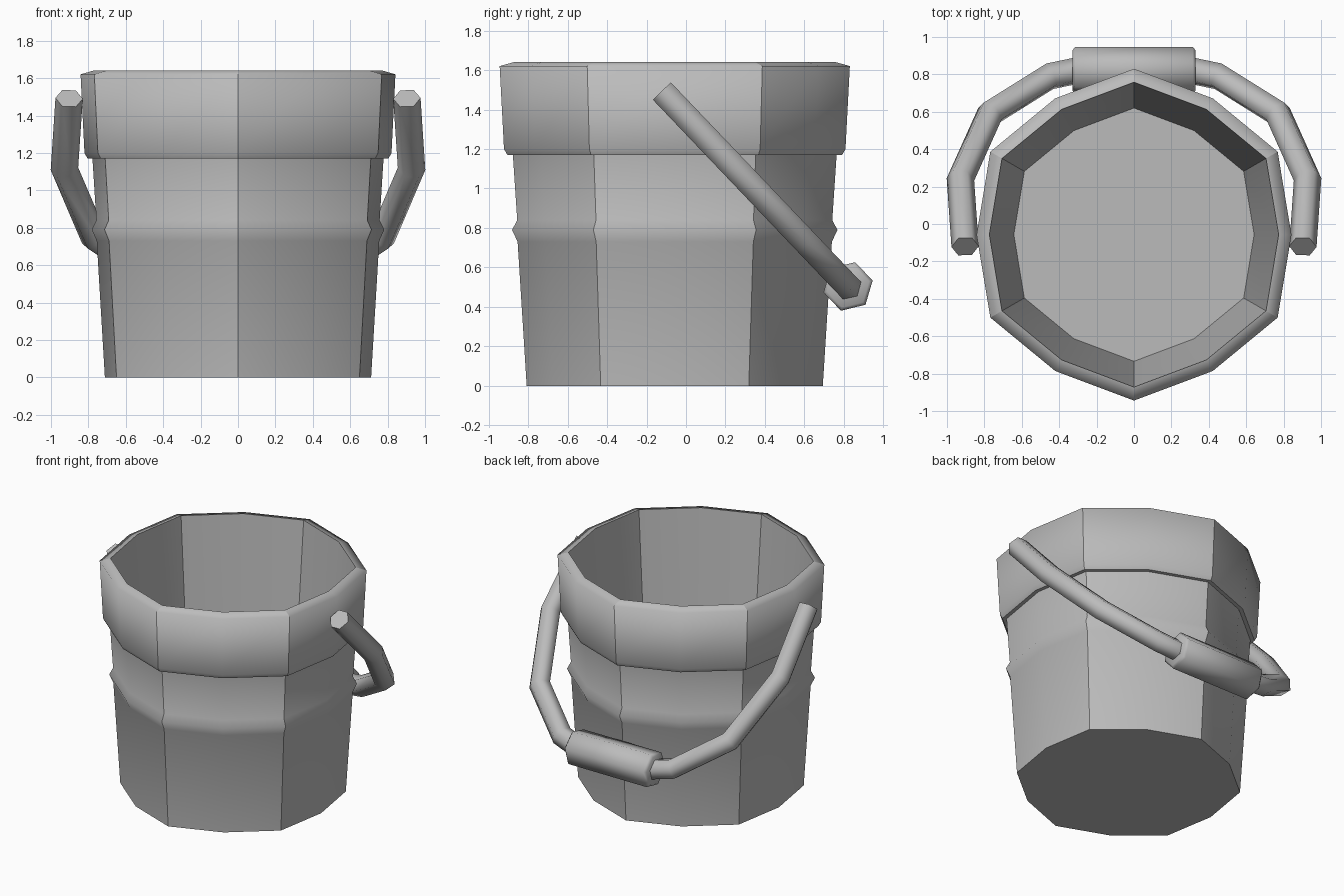
import bpy, bmesh
from math import cos, sin, pi, radians
from mathutils import Vector

cube = bpy.data.objects.get("Cube")
if cube:
    bpy.data.objects.remove(cube, do_unlink=True)

grey = bpy.data.materials.new("light_grey")
grey.use_nodes = True
colour = (0.5, 0.5, 0.5, 1)
grey.diffuse_color = colour
grey.node_tree.nodes["Principled BSDF"].inputs["Base Color"].default_value = colour


def loft(name, rings, sharp=None, angle=None):
    """Skin a list of closed rings, cap both ends; sharp(ring_a, i_a, ring_b, i_b) marks hard edges."""
    bm = bmesh.new()
    place, rows = {}, []
    for r, ring in enumerate(rings):
        row = [bm.verts.new(p) for p in ring]
        place.update({v: (r, i) for i, v in enumerate(row)})
        rows.append(row)
    n = len(rows[0])
    for a, b in zip(rows, rows[1:]):
        for i in range(n):
            j = (i + 1) % n
            bm.faces.new((a[i], a[j], b[j], b[i]))
    bm.faces.new(rows[0][::-1])
    bm.faces.new(rows[-1])
    bmesh.ops.recalc_face_normals(bm, faces=bm.faces)
    for f in bm.faces:
        f.smooth = True
    if sharp:
        for e in bm.edges:
            e.smooth = not sharp(*place[e.verts[0]], *place[e.verts[1]])
    mesh = bpy.data.meshes.new(name)
    bm.to_mesh(mesh)
    bm.free()
    mesh.materials.append(grey)
    obj = bpy.data.objects.new(name, mesh)
    bpy.context.collection.objects.link(obj)
    if angle:
        bpy.ops.object.select_all(action='DESELECT')
        obj.select_set(True)
        bpy.context.view_layer.objects.active = obj
        bpy.ops.object.shade_smooth_by_angle(angle=radians(angle))
    return obj


# Bucket: six hard corners with a softer, slightly recessed point between each
CENTRE_Y = -0.057


def bucket_ring(r, z):
    ring = []
    for i in range(12):
        a = i * pi / 6
        k = r if i % 2 else r * 0.949
        ring.append((k * cos(a), CENTRE_Y + k * sin(a), z))
    return ring


profile = [(0.75, 0), (0.796, 0.73), (0.824, 0.79), (0.798, 0.84), (0.82, 1.17),
           (0.848, 1.17), (0.865, 1.2), (0.887, 1.62), (0.815, 1.64), (0.677, 0.07)]
hard_rings = {0, 4, 5, 8, 9}


def bucket_sharp(ra, ia, rb, ib):
    if ra == rb:
        return ra in hard_rings
    return ia % 2 == 1


loft("bucket", [bucket_ring(r, z) for r, z in profile], bucket_sharp)

# Handle frame: sideways, down-and-back along the handle, and across it
PIVOT = Vector((0, -0.1, 1.47))
SIDE = Vector((1, 0, 0))
ALONG = Vector((0, 0.69, -0.724)).normalized()
ACROSS = SIDE.cross(ALONG)


def hexagon(centre, u, v, r):
    return [centre + u * r * cos(i * pi / 3) + v * r * sin(i * pi / 3) for i in range(6)]


# Bail: hexagonal rod following a mirrored path through the grip
half = [(0.903, -0.03), (0.928, 0.49), (0.77, 1.0), (0.45, 1.29), (0.3, 1.335)]
path = half + [(-x, s) for x, s in reversed(half)]
points = [PIVOT + SIDE * x + ALONG * s for x, s in path]
rings = []
for i, p in enumerate(points):
    back = (p - points[i - 1]).normalized() if i else None
    ahead = (points[i + 1] - p).normalized() if i + 1 < len(points) else None
    tangent = ((back or ahead) + (ahead or back)).normalized()
    mitre = 1 / tangent.dot(ahead or back)
    u = tangent.cross(ACROSS)
    rings.append(hexagon(p, u * mitre, ACROSS, 0.073))
last = len(rings) - 1
loft("bail_handle", rings, lambda ra, ia, rb, ib: ra == rb and ra in (0, last))

# Grip: thicker hexagonal sleeve with softened ends
grip_centre = PIVOT + ALONG * 1.335
grip = [(-0.33, 0.11), (-0.315, 0.128), (0.315, 0.128), (0.33, 0.11)]
loft("grip", [hexagon(grip_centre + SIDE * x, ALONG, ACROSS, r) for x, r in grip], angle=50)
